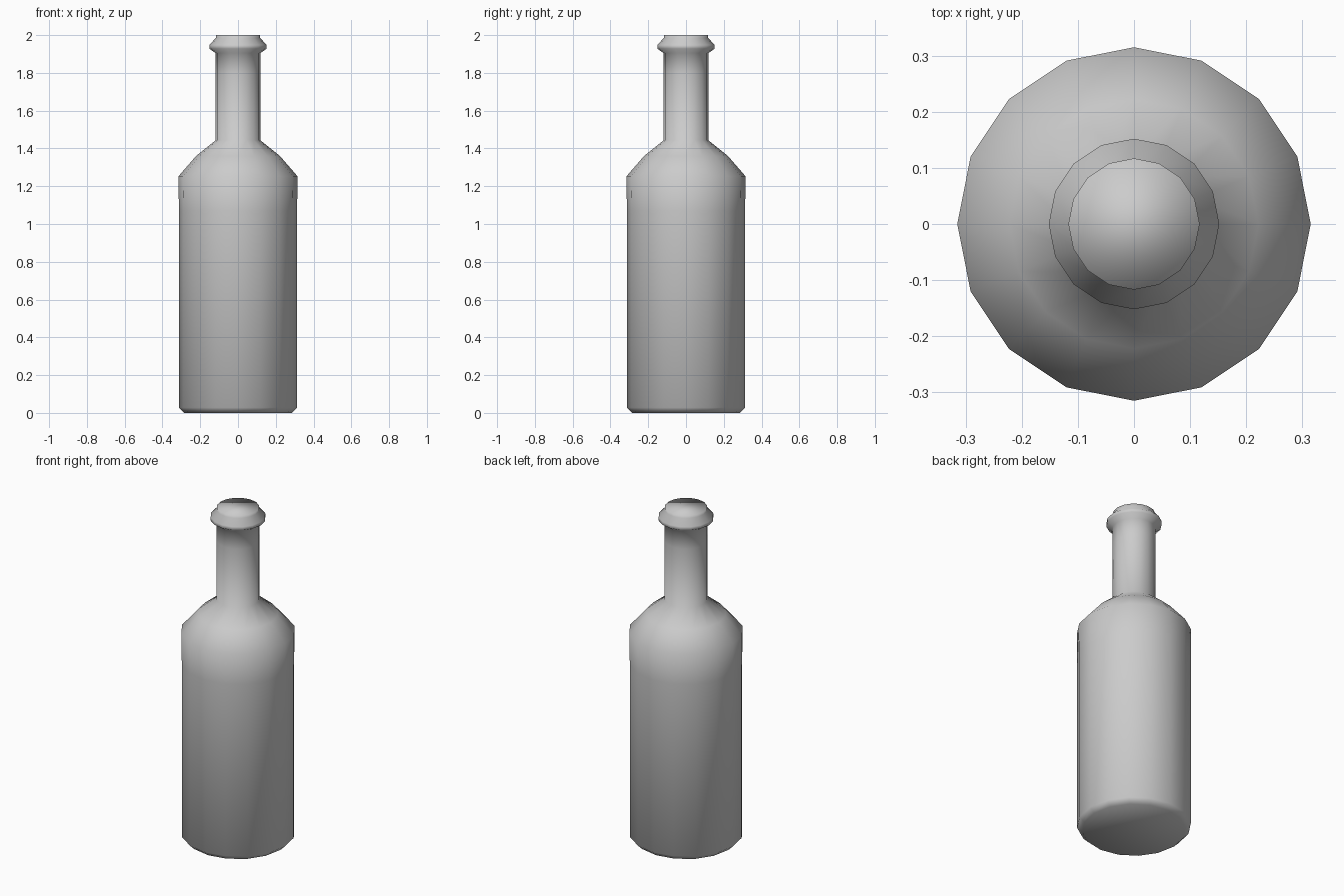
import bpy
import bmesh
from math import cos, sin, pi

if "Cube" in bpy.data.objects:
    bpy.data.objects.remove(bpy.data.objects["Cube"])

SIDES = 16

# outline from base to mouth: (radius, height)
PROFILE = [
    (0.285, 0.0), (0.313, 0.028),                   # base bevel
    (0.313, 1.07), (0.315, 1.253),                  # body
    (0.222, 1.36), (0.119, 1.443),                  # shoulder
    (0.119, 1.80), (0.119, 1.905),                  # neck
    (0.152, 1.928), (0.152, 1.948),                 # lip ring
    (0.117, 1.985), (0.117, 2.0),                   # mouth
]


def lathe(name, profile, sides):
    """Spin a profile around z and cap both ends, smooth shaded."""
    bm = bmesh.new()
    rings = [[bm.verts.new((r * cos(2 * pi * i / sides), r * sin(2 * pi * i / sides), z))
              for i in range(sides)] for r, z in profile]
    for low, high in zip(rings, rings[1:]):
        for i in range(sides):
            j = (i + 1) % sides
            bm.faces.new((low[i], low[j], high[j], high[i]))
    bm.faces.new(rings[0][::-1])
    bm.faces.new(rings[-1])
    for face in bm.faces:
        face.smooth = True
    mesh = bpy.data.meshes.new(name)
    bm.to_mesh(mesh)
    bm.free()
    obj = bpy.data.objects.new(name, mesh)
    bpy.context.collection.objects.link(obj)
    return obj


lathe("bottle", PROFILE, SIDES)
